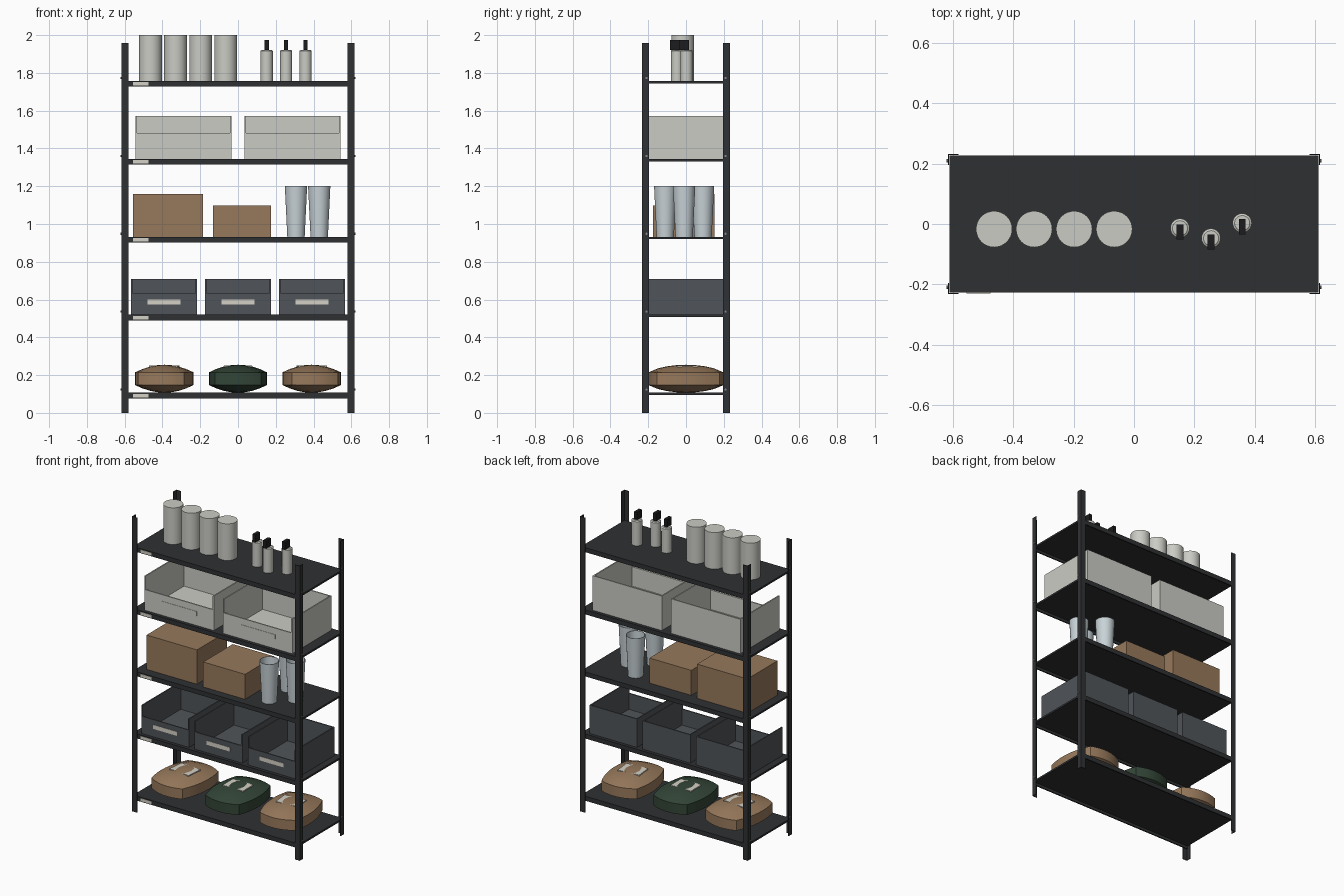
import bpy, bmesh, math
from mathutils import Vector, Matrix

if "Cube" in bpy.data.objects:
    bpy.data.objects.remove(bpy.data.objects["Cube"])


def material(name, rgb):
    m = bpy.data.materials.new(name)
    m.diffuse_color = (*rgb, 1)
    m.use_nodes = True
    m.node_tree.nodes["Principled BSDF"].inputs["Base Color"].default_value = m.diffuse_color
    return m


STEEL = material("dark_steel", (0.03, 0.031, 0.034))
DECK = material("deck_black", (0.028, 0.03, 0.032))
PAPER = material("label_paper", (0.66, 0.64, 0.57))
PALE = material("pale_plastic", (0.6, 0.6, 0.56))
SLATE = material("slate_plastic", (0.08, 0.09, 0.1))
CARD = material("cardboard", (0.31, 0.19, 0.105))
SACK = material("sack_brown", (0.31, 0.19, 0.105))
GREEN = material("sack_green", (0.033, 0.06, 0.038))
GLASS = material("cup_glass", (0.58, 0.65, 0.68))
BLACK = material("pump_black", (0.012, 0.012, 0.013))
BOLT = material("bolt_metal", (0.25, 0.25, 0.26))


def finish(name, bm, mat, smooth=False):
    bmesh.ops.recalc_face_normals(bm, faces=bm.faces)
    me = bpy.data.meshes.new(name)
    bm.to_mesh(me)
    bm.free()
    me.materials.append(mat)
    ob = bpy.data.objects.new(name, me)
    bpy.context.collection.objects.link(ob)
    if smooth:
        bpy.ops.object.select_all(action='DESELECT')
        ob.select_set(True)
        bpy.context.view_layer.objects.active = ob
        bpy.ops.object.shade_smooth_by_angle(angle=math.radians(35))
    return ob


def boxes(name, mat, *spans):
    """One object from (x0, x1, y0, y1, z0, z1) blocks."""
    bm = bmesh.new()
    for x0, x1, y0, y1, z0, z1 in spans:
        mid = Vector((x0 + x1, y0 + y1, z0 + z1)) / 2
        size = (abs(x1 - x0), abs(y1 - y0), abs(z1 - z0), 1)
        bmesh.ops.create_cube(bm, size=1, matrix=Matrix.Translation(mid) @ Matrix.Diagonal(size))
    return finish(name, bm, mat)


def lathe(name, mat, profile, x, y, z, n=32):
    """Revolve (radius, height) points; radius 0 closes the end."""
    bm = bmesh.new()
    vs = [bm.verts.new((r, 0, h)) for r, h in profile]
    edges = [bm.edges.new(p) for p in zip(vs, vs[1:])]
    bmesh.ops.spin(bm, geom=vs + edges, cent=(0, 0, 0), axis=(0, 0, 1),
                   angle=math.tau, steps=n, use_duplicate=False)
    bmesh.ops.remove_doubles(bm, verts=bm.verts, dist=1e-5)
    bmesh.ops.translate(bm, verts=bm.verts, vec=(x, y, z))
    return finish(name, bm, mat, True)


TOPS = [0.107, 0.52, 0.932, 1.344, 1.757]

# Angle-iron posts
T, L, PX, PY = 0.004, 0.036, 0.616, 0.232
for sx, xn in ((-1, "left"), (1, "right")):
    for sy, yn in ((-1, "front"), (1, "back")):
        boxes(f"{yn}_{xn}_post", STEEL,
              (sx * (PX - T), sx * PX, sy * (PY - L), sy * PY, 0, 1.957),
              (sx * (PX - L), sx * (PX - T), sy * (PY - T), sy * PY, 0, 1.957))
        # Bolts on the post flanks
        bm = bmesh.new()
        for z in TOPS:
            m = Matrix.Translation((sx * (PX + 0.001), sy * 0.209, z + 0.016)) @ Matrix.Rotation(math.pi / 2, 4, 'Y')
            bmesh.ops.create_cone(bm, cap_ends=True, segments=10, radius1=0.006,
                                  radius2=0.006, depth=0.008, matrix=m)
        finish(f"{yn}_{xn}_bolts", bm, BOLT)

# Shelves with front and back lips, and a paper tag on each
for i, z in enumerate(TOPS):
    boxes(f"shelf_{i + 1}", DECK,
          (-0.611, 0.611, -0.227, 0.227, z - 0.012, z),
          (-0.611, 0.611, -0.227, -0.219, z - 0.03, z - 0.012),
          (-0.611, 0.611, 0.219, 0.227, z - 0.03, z - 0.012))
    boxes(f"shelf_tag_{i + 1}", PAPER, (-0.555, -0.475, -0.2295, -0.227, z - 0.025, z - 0.006))


# Open-front bins
def bin_box(name, mat, label_mat, cx, w, z, h, lip, lw, lz, lh):
    x0, x1, d, t = cx - w / 2, cx + w / 2, 0.205, 0.008
    boxes(name, mat,
          (x0, x1, -d, d, z, z + t),
          (x0, x0 + t, -d, d, z + t, z + h),
          (x1 - t, x1, -d, d, z + t, z + h),
          (x0 + t, x1 - t, d - t, d, z + t, z + h),
          (x0 + t, x1 - t, -d, -d + t, z + t, z + lip))
    boxes(name + "_label", label_mat,
          (cx - lw / 2, cx + lw / 2, -d - 0.002, -d, z + lz - lh / 2, z + lz + lh / 2))


for i, x in enumerate((-0.391, 0, 0.391)):
    bin_box(f"slate_bin_{i + 1}", SLATE, PAPER, x, 0.35, TOPS[1], 0.188, 0.114, 0.175, 0.067, 0.027)
for i, x in enumerate((-0.288, 0.288)):
    bin_box(f"pale_bin_{i + 1}", PALE, PALE, x, 0.508, TOPS[3], 0.229, 0.137, 0.26, 0.08, 0.028)

# Cardboard boxes
boxes("large_carton", CARD, (-0.556, -0.186, -0.165, 0.15, TOPS[2], 1.16))
boxes("small_carton", CARD, (-0.133, 0.174, -0.175, 0.135, TOPS[2], 1.098))

# Tapered open cups
for i, (x, y) in enumerate(((0.307, -0.11), (0.43, -0.01), (0.307, 0.09))):
    lathe(f"cup_{i + 1}", GLASS,
          [(0, 0), (0.046, 0), (0.059, 0.269), (0.055, 0.269), (0.042, 0.008), (0, 0.008)],
          x, y, TOPS[2])

# Canisters
for i in range(4):
    lathe(f"canister_{i + 1}", PALE, [(0, 0), (0.06, 0), (0.06, 0.243), (0, 0.243)],
          -0.463 + 0.1325 * i, -0.017, TOPS[4])

# Pump bottles
for i, (x, y) in enumerate(((0.152, -0.014), (0.255, -0.047), (0.358, 0.003))):
    lathe(f"bottle_{i + 1}", PALE, [(0, 0), (0.032, 0), (0.032, 0.16), (0.025, 0.165), (0, 0.165)],
          x, y, TOPS[4], 24)
    lathe(f"pump_neck_{i + 1}", BLACK, [(0, 0.16), (0.011, 0.16), (0.011, 0.2), (0, 0.2)],
          x, y, TOPS[4], 16)
    boxes(f"pump_head_{i + 1}", BLACK, (x - 0.011, x + 0.011, y - 0.037, y + 0.013, 1.921, 1.973))


# Pillow-shaped sacks: a gridded cube bulged in every direction
def sack(name, mat, cx, turn):
    bm = bmesh.new()
    bmesh.ops.create_cube(bm, size=2)
    bmesh.ops.subdivide_edges(bm, edges=bm.edges, cuts=7, use_grid_fill=True)
    for v in bm.verts:
        a, b, c = v.co
        v.co = (0.153 * a * (1 - 0.2 * b * b),
                0.198 * b * (1 - 0.16 * a * a),
                c * (0.034 + 0.04 * (1 - a * a) * (1 - b * b) ** 0.8))
    m = Matrix.Translation((cx, 0, 0.181)) @ Matrix.Rotation(turn, 4, 'Z')
    bmesh.ops.transform(bm, matrix=m, verts=bm.verts)
    finish(name, bm, mat, True)
    lab = boxes(name + "_label", PAPER, (-0.075, 0.075, -0.055, 0.055, 0.062, 0.07))
    lab.matrix_world = m


sack("left_sack", SACK, -0.39, -0.1)
sack("middle_sack", GREEN, 0, 0)
sack("right_sack", SACK, 0.39, 0.1)
